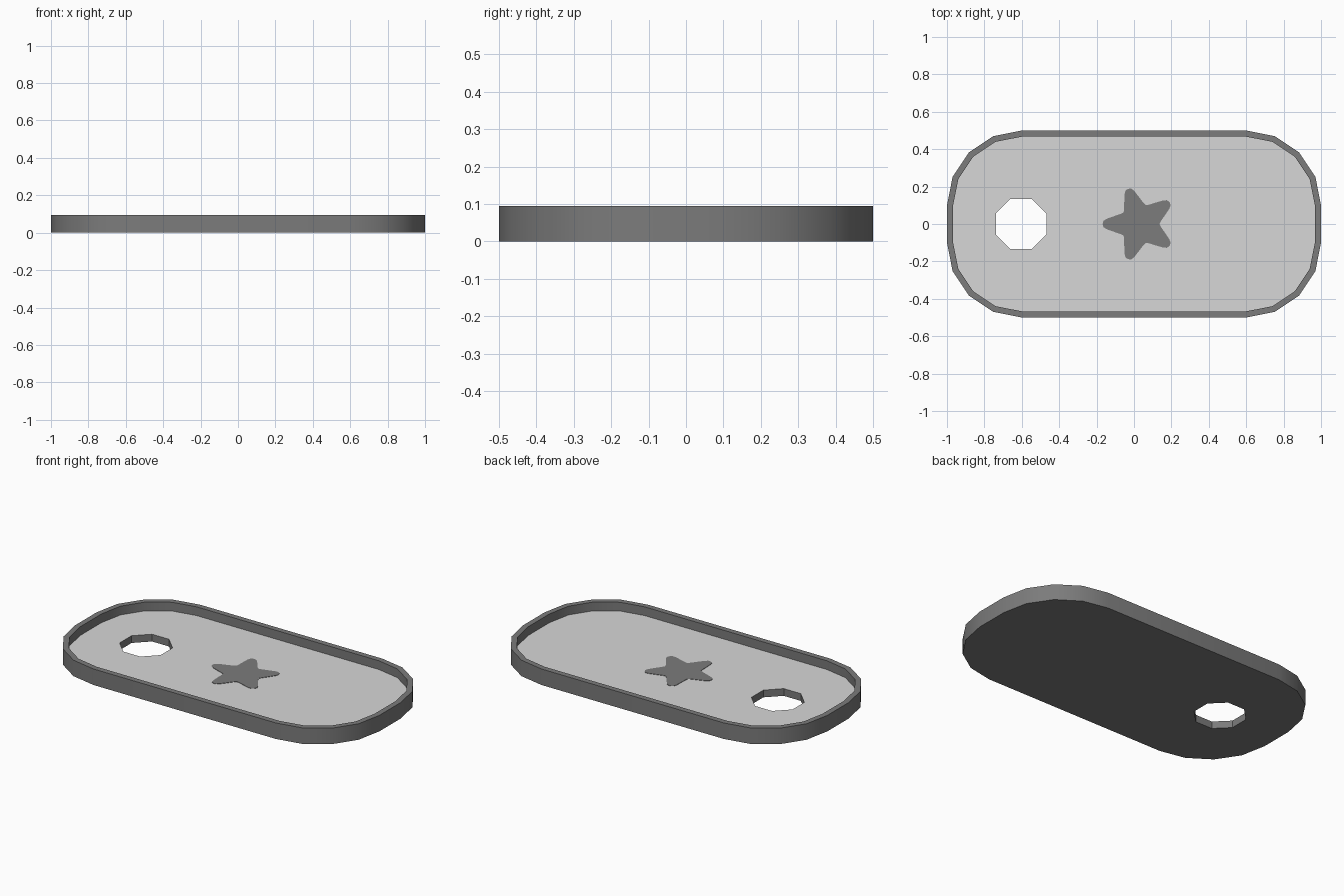
import bpy, bmesh, math

if "Cube" in bpy.data.objects:
    bpy.data.objects.remove(bpy.data.objects["Cube"])

HEIGHT, FLOOR, RIM = 0.095, 0.043, 0.033


def material(name, v):
    m = bpy.data.materials.new(name)
    m.diffuse_color = (v, v, v, 1)
    m.use_nodes = True
    m.node_tree.nodes["Principled BSDF"].inputs["Base Color"].default_value = m.diffuse_color
    return m


dark = material("dark grey", 0.2)
light = material("light grey", 0.68)


def rounded_outline(r):
    """Rounded rectangle with four segments per corner."""
    pts = []
    for k, (cx, cy) in enumerate([(.6, .1), (-.6, .1), (-.6, -.1), (.6, -.1)]):
        for i in range(5):
            a = math.radians(90 * k + 22.5 * i)
            pts.append((cx + r * math.cos(a), cy + r * math.sin(a)))
    return pts


def ring(bm, pts, z):
    return [bm.verts.new((x, y, z)) for x, y in pts]


def wall(bm, a, b):
    n = len(a)
    for i in range(n):
        j = (i + 1) % n
        bm.faces.new((a[i], a[j], b[j], b[i]))


def fill(bm, *loops):
    """Fill between an outer loop and any holes inside it."""
    edges = []
    for lp in loops:
        for i, v in enumerate(lp):
            w = lp[(i + 1) % len(lp)]
            edges.append(bm.edges.get((v, w)) or bm.edges.new((v, w)))
    bmesh.ops.triangle_fill(bm, use_beauty=True, use_dissolve=False, edges=edges)


def finish(bm, name, mats):
    bmesh.ops.recalc_face_normals(bm, faces=bm.faces[:])
    me = bpy.data.meshes.new(name)
    bm.to_mesh(me)
    bm.free()
    ob = bpy.data.objects.new(name, me)
    bpy.context.collection.objects.link(ob)
    for m in mats:
        me.materials.append(m)
    return ob


# Tag body: rimmed tray with an octagonal hole
bm = bmesh.new()
hole = [(-.604 + .146 * math.cos(math.radians(22.5 + 45 * i)),
         .146 * math.sin(math.radians(22.5 + 45 * i))) for i in range(8)]
outer_low = ring(bm, rounded_outline(.4), 0)
outer_top = ring(bm, rounded_outline(.4), HEIGHT)
inner_top = ring(bm, rounded_outline(.4 - RIM), HEIGHT)
inner_low = ring(bm, rounded_outline(.4 - RIM), FLOOR)
hole_low = ring(bm, hole, 0)
hole_top = ring(bm, hole, FLOOR)
for a, b in [(outer_low, outer_top), (outer_top, inner_top),
             (inner_top, inner_low), (hole_low, hole_top)]:
    wall(bm, a, b)
fill(bm, outer_low, hole_low)
fill(bm, inner_low, hole_top)
# Light colour on the recessed floor only
for f in bm.faces:
    f.material_index = int(all(abs(v.co.z - FLOOR) < 1e-4 for v in f.verts))
body = finish(bm, "tag_body", [dark, light])
bpy.context.view_layer.objects.active = body
body.select_set(True)
bpy.ops.object.shade_smooth_by_angle(angle=math.radians(30))

# Star badge: thin plate with rounded points, one tip towards the hole
bm = bmesh.new()
arm = [(-36, .106), (-28, .115), (-18, .14), (-9, .178), (-5, .194), (0, .198),
       (5, .194), (9, .178), (18, .14), (28, .115)]
star = []
for k in range(5):
    for d, r in arm:
        a = math.radians(36 + 72 * k + d)
        star.append((.03 + r * math.cos(a), r * math.sin(a)))
low = ring(bm, star, FLOOR)
top = ring(bm, star, FLOOR + .002)
wall(bm, low, top)
fill(bm, low)
fill(bm, top)
finish(bm, "star_badge", [dark])
